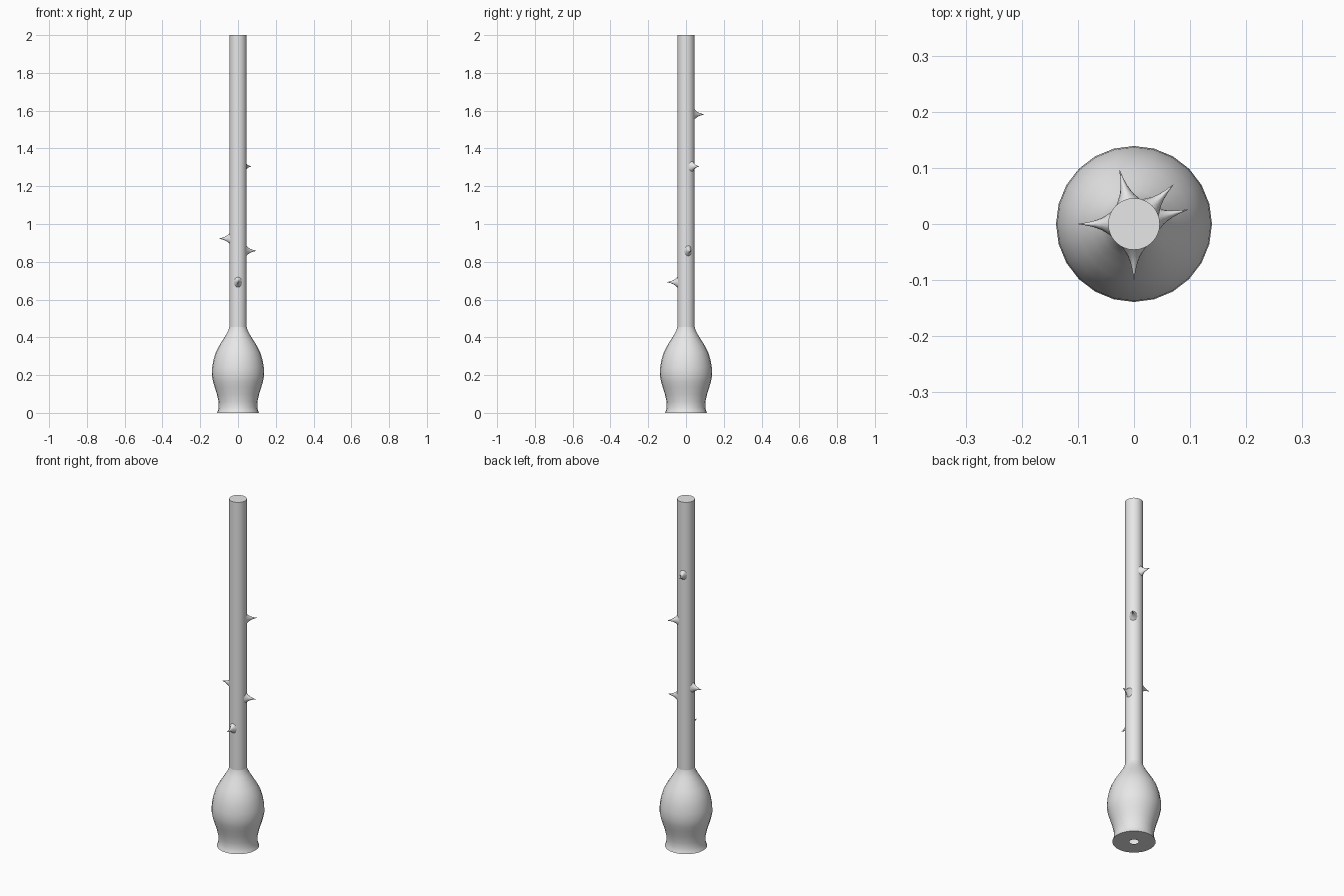
import bpy, bmesh, math
from mathutils import Vector, Matrix

if "Cube" in bpy.data.objects:
    bpy.data.objects.remove(bpy.data.objects["Cube"])

grey = bpy.data.materials.new("plain_grey")
grey.diffuse_color = (0.8, 0.8, 0.8, 1)
grey.use_nodes = True
grey.node_tree.nodes["Principled BSDF"].inputs["Base Color"].default_value = grey.diffuse_color


def finish(name, bm, angle):
    bmesh.ops.recalc_face_normals(bm, faces=bm.faces)
    me = bpy.data.meshes.new(name)
    bm.to_mesh(me)
    bm.free()
    me.materials.append(grey)
    ob = bpy.data.objects.new(name, me)
    bpy.context.collection.objects.link(ob)
    bpy.ops.object.select_all(action='DESELECT')
    ob.select_set(True)
    bpy.context.view_layer.objects.active = ob
    bpy.ops.object.shade_smooth_by_angle(angle=math.radians(angle))
    return ob


def lathe(bm, profile, sides, sx=1.0, sy=1.0, mat=Matrix()):
    """Sweep (radius, height) points around z; returns the rings."""
    rings = []
    for r, z in profile:
        rings.append([bm.verts.new(mat @ Vector((
            sx * r * math.cos(2 * math.pi * i / sides),
            sy * r * math.sin(2 * math.pi * i / sides), z)))
            for i in range(sides)])
    for a, b in zip(rings, rings[1:]):
        for i in range(sides):
            j = (i + 1) % sides
            bm.faces.new((a[i], a[j], b[j], b[i]))
    return rings


# Bulbous foot, with a flat underside and a small central hole
bm = bmesh.new()
lathe(bm, [(0.023, 0), (0.111, 0), (0.106, 0.012), (0.102, 0.03),
           (0.103, 0.06), (0.112, 0.10), (0.123, 0.135), (0.132, 0.165),
           (0.139, 0.20), (0.137, 0.24), (0.130, 0.28), (0.118, 0.32),
           (0.100, 0.355), (0.078, 0.39), (0.060, 0.42), (0.050, 0.44),
           (0.046, 0.455)], 24)
finish("bulb_foot", bm, 50)

# Straight stem with a flat cap
bm = bmesh.new()
rings = lathe(bm, [(0.046, 0.45), (0.046, 2.0)], 32)
bm.faces.new(rings[-1])
finish("stem", bm, 40)

# Thorns: concave spikes, taller than wide, pointing outward
for n, (deg, z) in enumerate([(270, 0.692), (15, 0.858), (180, 0.923),
                              (45, 1.305), (105, 1.58)]):
    bm = bmesh.new()
    # local z points outward, local x points up
    out = Vector((math.cos(math.radians(deg)), math.sin(math.radians(deg)), 0))
    up = Vector((0, 0, 1))
    m = Matrix((up, up.cross(out) * -1, out)).transposed().to_4x4()
    m.translation = Vector((0, 0, z))
    lathe(bm, [(1.0, 0.038), (0.75, 0.047), (0.48, 0.057), (0.28, 0.069),
               (0.13, 0.083), (0.01, 0.100)], 12, 0.035, 0.023, m)
    finish("thorn_%d" % (n + 1), bm, 60)
